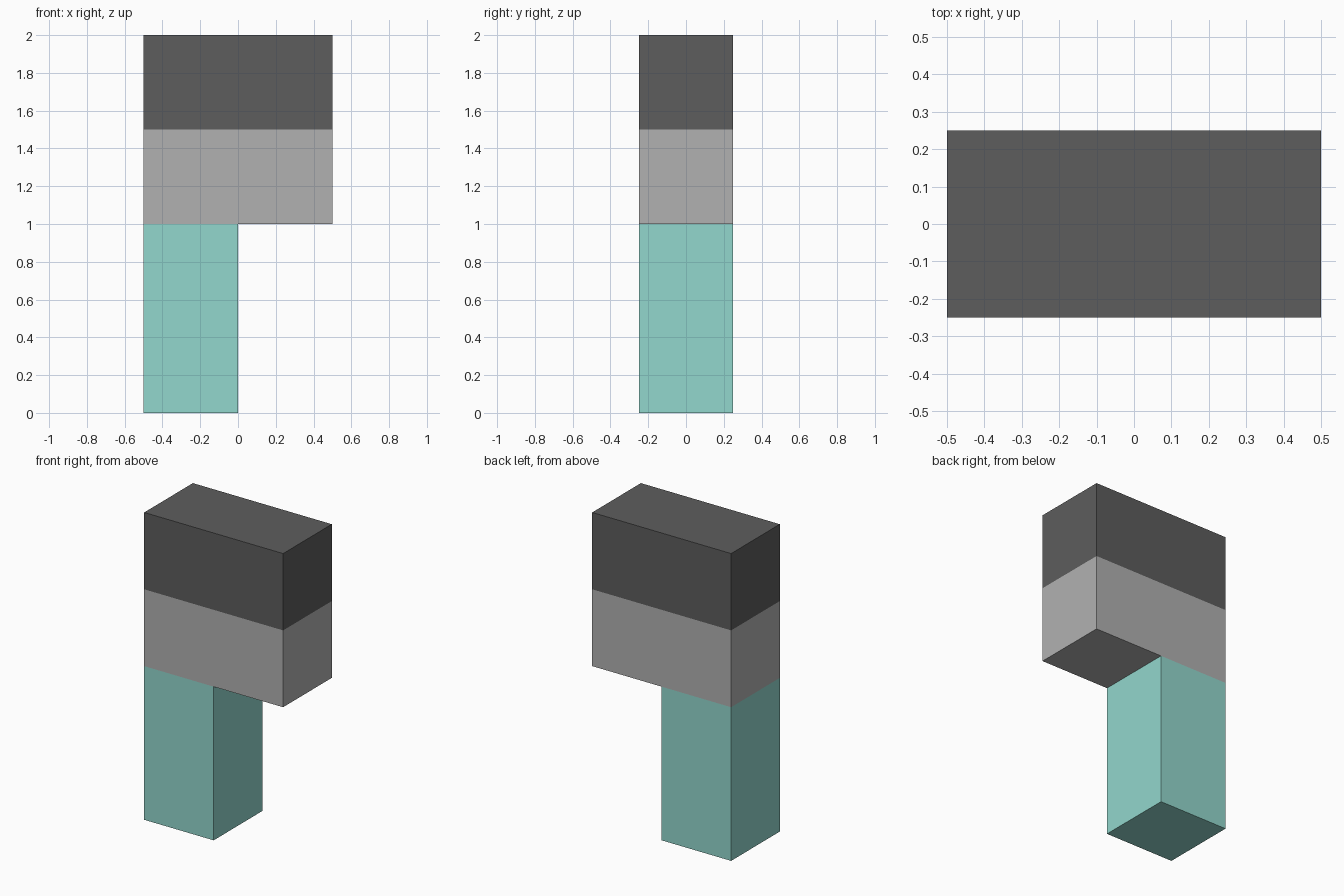
import bpy

if "Cube" in bpy.data.objects:
    bpy.data.objects.remove(bpy.data.objects["Cube"])


def material(name, color):
    mat = bpy.data.materials.new(name)
    mat.diffuse_color = (*color, 1)
    mat.use_nodes = True
    mat.node_tree.nodes["Principled BSDF"].inputs["Base Color"].default_value = mat.diffuse_color
    return mat


def block(name, x, y, z, mat):
    """Box spanning the given (min, max) ranges."""
    spans = (x, y, z)
    bpy.ops.mesh.primitive_cube_add(size=1, location=[(a + b) / 2 for a, b in spans])
    obj = bpy.context.object
    obj.name = name
    obj.scale = [b - a for a, b in spans]
    bpy.ops.object.transform_apply(location=False, rotation=False, scale=True)
    obj.data.materials.append(mat)
    return obj


depth = (-0.25, 0.25)
width = (-0.5, 0.5)

# Teal post under the left half
block("lower_post", (-0.5, 0), depth, (0, 1), material("teal", (0.29, 0.68, 0.61)))
# Light grey overhanging middle
block("middle_block", width, depth, (1, 1.5), material("light_grey", (0.44, 0.44, 0.44)))
# Dark grey cap
block("top_block", width, depth, (1.5, 2), material("dark_grey", (0.11, 0.11, 0.11)))
